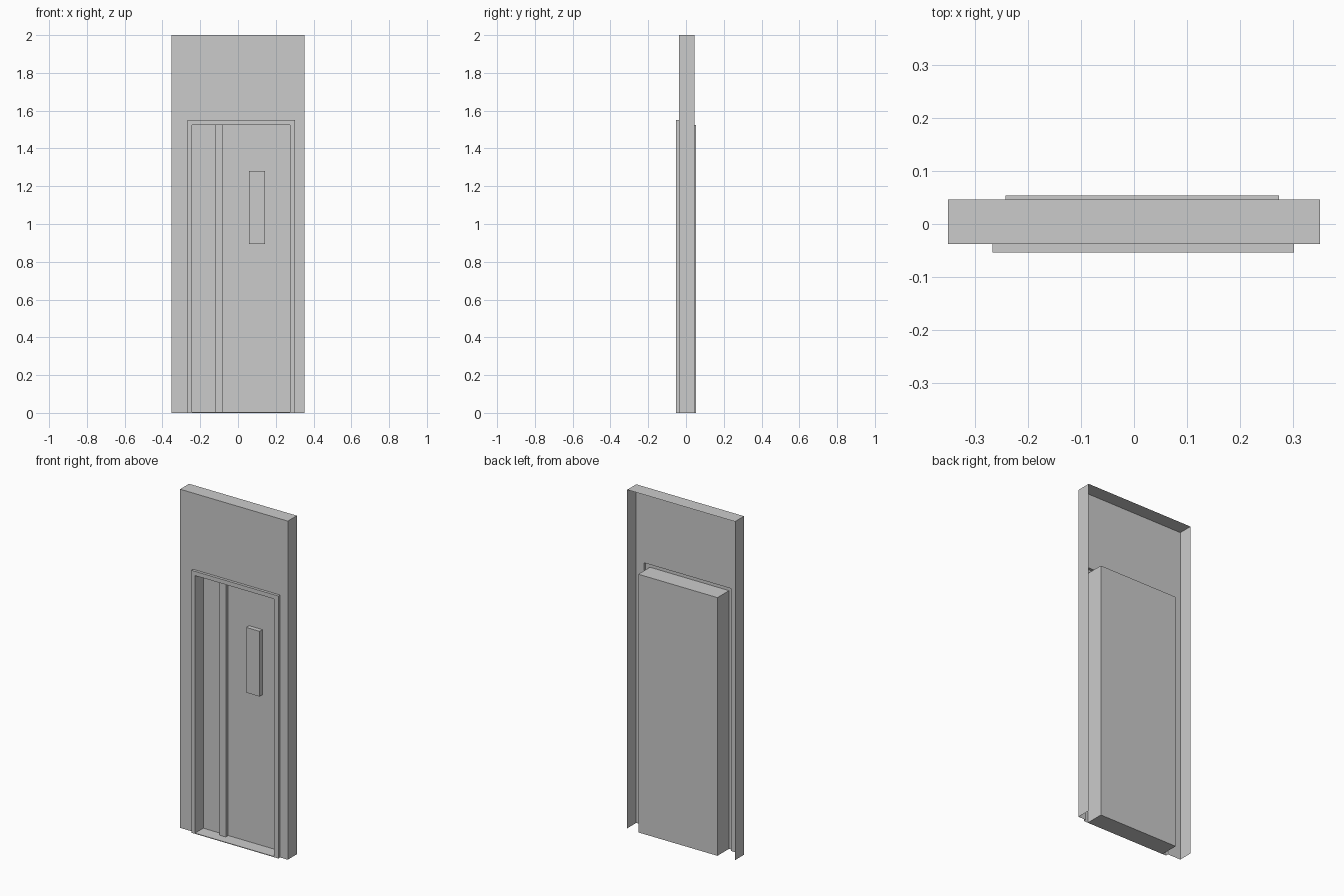
import bpy

if "Cube" in bpy.data.objects:
    bpy.data.objects.remove(bpy.data.objects["Cube"])

WALL_BACK, WALL_FRONT = 0.046, -0.038
FRONT, BACK = -0.054, 0.054      # trim face and rear of the door recess
PANEL = 0.023                    # visible face of the door leaf


def make(name, verts, faces):
    mesh = bpy.data.meshes.new(name)
    mesh.from_pydata(verts, [], faces)
    mesh.update()
    obj = bpy.data.objects.new(name, mesh)
    bpy.context.collection.objects.link(obj)
    return obj


def arch_shell(name, *arches):
    """Open sheet joining door-shaped outlines (x0, x1, top, y)."""
    verts, faces = [], []
    for x0, x1, top, y in arches:
        verts += [(x0, y, 0), (x0, y, top), (x1, y, top), (x1, y, 0)]
    for k in range(len(arches) - 1):
        for i in range(3):
            a, b = 4 * k + i, 4 * (k + 1) + i
            faces.append((a, b, b + 1, a + 1))
    return make(name, verts, faces)


def box(name, x0, x1, y0, y1, z0, z1):
    verts = [(x, y, z) for z in (z0, z1)
             for x, y in ((x0, y0), (x1, y0), (x1, y1), (x0, y1))]
    faces = [(3, 2, 1, 0), (4, 5, 6, 7)]
    faces += [(i, (i + 1) % 4, (i + 1) % 4 + 4, i + 4) for i in range(4)]
    return make(name, verts, faces)


wall = (-0.352, 0.352, 2.0)
trim = (-0.267, 0.302, 1.55)
opening = (-0.243, 0.274, 1.525)

# Hollow wall panel, open at the back and bottom
arch_shell("wall_panel", (*wall, WALL_BACK), (*wall, WALL_FRONT), (*trim, WALL_FRONT))

# Raised frame turning inward into the recess
arch_shell("door_frame", (*trim, WALL_FRONT), (*trim, FRONT), (*opening, FRONT), (*opening, BACK))

# Recess floor and door leaf
x0, x1, top = opening
box("threshold", x0, x1, FRONT, PANEL, 0, 0.004)
box("door_leaf", x0, x1, PANEL, BACK, 0, top)

# Raised details on the leaf
box("door_post", -0.122, -0.08, 0.0, PANEL, 0.004, top)
box("door_window", 0.057, 0.143, -0.004, PANEL, 0.895, 1.28)
